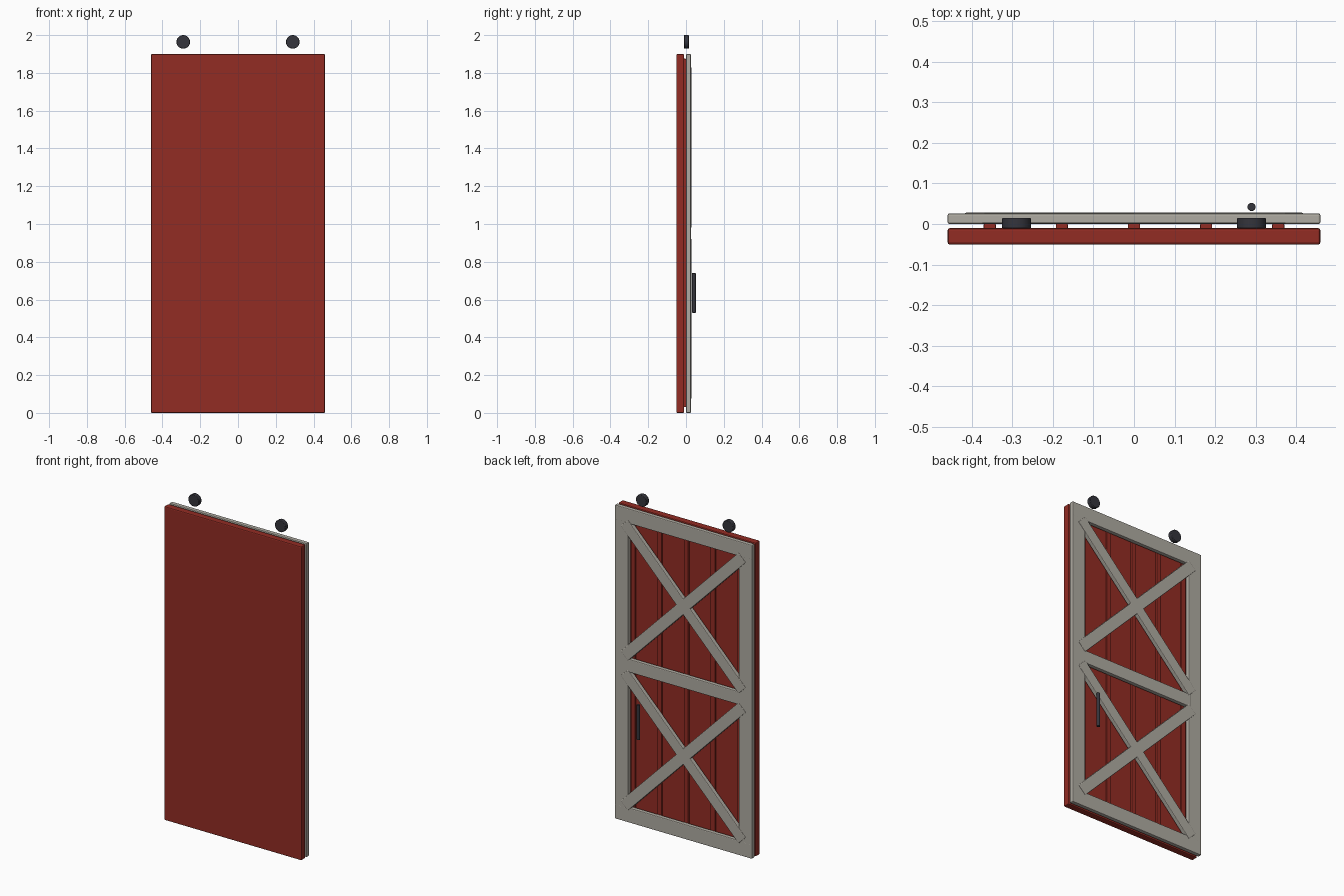
import bpy, math

if "Cube" in bpy.data.objects:
    bpy.data.objects.remove(bpy.data.objects["Cube"])

def material(name, rgb):
    m = bpy.data.materials.new(name)
    m.diffuse_color = (*rgb, 1)
    m.use_nodes = True
    m.node_tree.nodes["Principled BSDF"].inputs["Base Color"].default_value = m.diffuse_color
    return m

RED = material("barn_red", (0.29, 0.025, 0.017))
TRIM = material("trim_grey", (0.43, 0.41, 0.36))
IRON = material("dark_iron", (0.035, 0.035, 0.045))

def finish(ob, name, mat, bevel):
    ob.name = name
    ob.data.materials.append(mat)
    if bevel:
        b = ob.modifiers.new("bevel", 'BEVEL')
        b.width, b.segments = bevel, 2
    return ob

def box(name, x, y, z, mat, bevel=0.005):
    """Box from (min, max) pairs."""
    bpy.ops.mesh.primitive_cube_add(size=1, location=[sum(r) / 2 for r in (x, y, z)])
    ob = bpy.context.object
    ob.scale = [r[1] - r[0] for r in (x, y, z)]
    bpy.ops.object.transform_apply(location=False, rotation=False, scale=True)
    return finish(ob, name, mat, bevel)

def rod(name, loc, r, depth, rot, sides, bevel):
    bpy.ops.mesh.primitive_cylinder_add(vertices=sides, radius=r, depth=depth,
                                        location=loc, rotation=rot)
    bpy.ops.object.shade_smooth_by_angle(angle=math.radians(40))
    return finish(bpy.context.object, name, IRON, bevel)

W, H, T = 0.46, 1.9, 0.09      # half width, height, trim width
FRAME = (0.0, 0.026)

# door panel and the raised battens on its back
box("door_panel", (-W, W), (-0.051, -0.01), (0, H), RED, 0.006)
for i, x in enumerate((-0.356, -0.178, 0, 0.178, 0.356)):
    box(f"batten_{i}", (x - 0.015, x + 0.015), (-0.014, 0.0), (0.03, 1.875), RED, 0.002)

# frame stiles and rails
for side, x in (("left", (-W, -W + T)), ("right", (W - T, W))):
    box(f"stile_{side}", x, FRAME, (0, H), TRIM)
for name, z in (("bottom", (0, T)), ("middle", (0.91, 0.99)), ("top", (H - T, H))):
    half = W - T + 0.015 if name == "middle" else W
    box(f"rail_{name}", (-half, half), (0.0005, 0.0262), z, TRIM)

# crossed braces in both halves
dx, dz = 0.395, 0.403
length, angle = 2 * math.hypot(dx, dz), math.atan2(dz, dx)
for half, zc in (("lower", 0.498), ("upper", 1.405)):
    for s in (-1, 1):
        b = box(f"brace_{half}_{'rise' if s > 0 else 'fall'}", (-length / 2, length / 2),
                (0.003, 0.0285), (zc - 0.034, zc + 0.034), TRIM, 0.004)
        b.rotation_euler.y = s * angle

# hanging rollers and pull handle
for side, x in (("left", -0.29), ("right", 0.29)):
    rod(f"roller_{side}", (x, 0.002, 1.964), 0.036, 0.026, (math.pi / 2, 0, 0), 24, 0.003)
rod("pull_handle", (0.29, 0.042, 0.635), 0.01, 0.21, (0, 0, 0), 16, 0.002)
